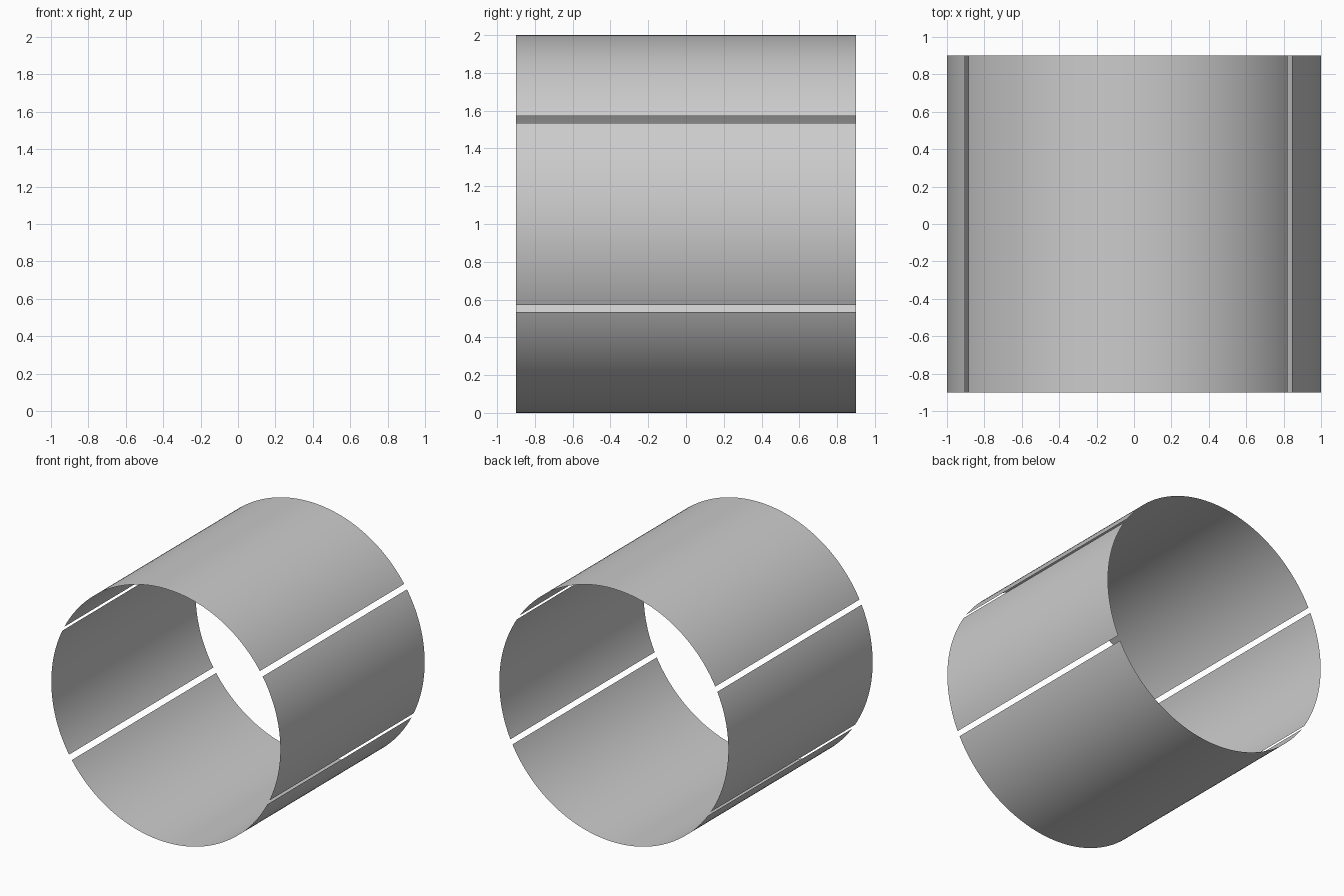
import bpy, bmesh
from math import radians, cos, sin, ceil

if "Cube" in bpy.data.objects:
    bpy.data.objects.remove(bpy.data.objects["Cube"])


def curved_sheet(name, a0, a1, y0, y1, radius=1.0):
    """Sheet bent around the y axis through z = 1, between two angles."""
    bm = bmesh.new()
    n = max(3, ceil((a1 - a0) / 1.5))
    prev = None
    for i in range(n + 1):
        a = radians(a0 + (a1 - a0) * i / n)
        x, z = radius * cos(a), 1 + radius * sin(a)
        pair = (bm.verts.new((x, y0, z)), bm.verts.new((x, y1, z)))
        if prev:
            f = bm.faces.new((prev[0], prev[1], pair[1], pair[0]))
            f.normal_update()
            c = f.calc_center_median()
            if f.normal.x * c.x + f.normal.z * (c.z - 1) < 0:
                f.normal_flip()
            f.smooth = True
        prev = pair
    me = bpy.data.meshes.new(name)
    bm.to_mesh(me)
    bm.free()
    ob = bpy.data.objects.new(name, me)
    bpy.context.collection.objects.link(ob)
    return ob


# Four shell panels separated by narrow gaps; opposite panels match
for name, a0, a1 in (("top_panel", 34.8, 152.3), ("left_panel", 154.6, 212.3),
                     ("bottom_panel", 214.8, 332.3), ("right_panel", 334.6, 392.3)):
    curved_sheet(name, a0, a1, -0.9, 0.9)

# Two fine marks on the inside of the bottom panel
for i, y in enumerate((0.18, 0.28)):
    curved_sheet(f"inner_mark_{i + 1}", 228.5, 235, y - 0.003, y + 0.003, 0.998)
